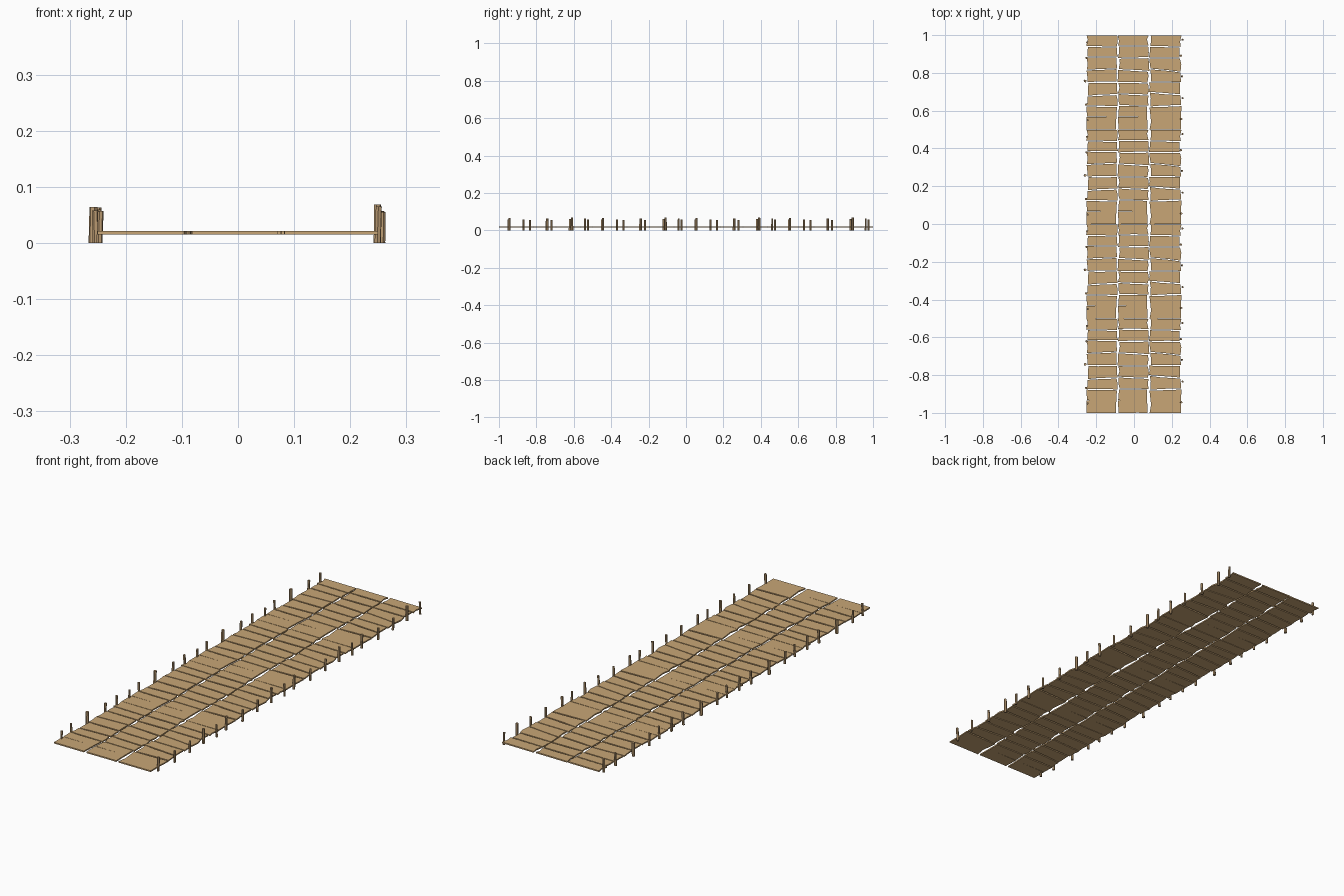
import bpy, bmesh, math, random
from mathutils import Matrix, Vector

if "Cube" in bpy.data.objects:
    bpy.data.objects.remove(bpy.data.objects["Cube"])

random.seed(4)
DECK_LOW, DECK_TOP = 0.0155, 0.0215
MODULE = 0.5


def material(name, rgb):
    m = bpy.data.materials.new(name)
    m.diffuse_color = (*rgb, 1)
    m.use_nodes = True
    m.node_tree.nodes["Principled BSDF"].inputs["Base Color"].default_value = m.diffuse_color
    return m


wood = material("plank_wood", (0.58, 0.38, 0.18))
post_wood = material("post_wood", (0.50, 0.33, 0.17))


def finish(bm, name, mat):
    bmesh.ops.recalc_face_normals(bm, faces=bm.faces)
    me = bpy.data.meshes.new(name)
    bm.to_mesh(me)
    bm.free()
    me.materials.append(mat)
    ob = bpy.data.objects.new(name, me)
    bpy.context.collection.objects.link(ob)
    # the walkway section repeats four times along its length
    arr = ob.modifiers.new("repeat_sections", 'ARRAY')
    arr.count = 4
    arr.use_relative_offset = False
    arr.use_constant_offset = True
    arr.constant_offset_displace = (0, MODULE, 0)
    return ob


def add_plank(bm, x0, x1, low, high, crack=None):
    """Flat board with slightly ragged ends; low/high are (left y, right y)."""
    def j(a):
        return random.uniform(-a, a)
    yl, yr = low[0], low[1]
    tl, tr = high[0], high[1]
    xm = (x0 + x1) / 2 + j(0.03)
    pts = [(x0 + j(.004), yl), (xm, (yl + yr) / 2 + random.uniform(0, .001)),
           (x1 + j(.004), yr),
           (x1 + j(.005), yr + (tr - yr) * random.uniform(.35, .65)),
           (x1 + j(.004), tr), (xm, (tl + tr) / 2 - random.uniform(0, .001)),
           (x0 + j(.004), tl)]
    if crack:
        # long split running in from the left end
        pts += [(x0 + j(.002), crack + .0012), (x0 + crack_len, crack),
                (x0 + j(.002), crack - .0012)]
    else:
        pts.append((x0 + j(.005), yl + (tl - yl) * random.uniform(.35, .65)))
    face = bm.faces.new([bm.verts.new((x, y, DECK_LOW)) for x, y in pts])
    ext = bmesh.ops.extrude_face_region(bm, geom=[face])
    up = [v for v in ext["geom"] if isinstance(v, bmesh.types.BMVert)]
    bmesh.ops.translate(bm, vec=(0, 0, DECK_TOP - DECK_LOW), verts=up)


# joints between boards in one section: (y at left end, y at right end)
columns = {
    "left": (-0.247, -0.090, [(.125, .122), (.177, .184), (.250, .250), (.315, .322),
                              (.385, .383), (.440, .436)], 0.068),
    "middle": (-0.081, 0.075, [(.127, .125), (.190, .182), (.250, .247), (.318, .308),
                               (.377, .380), (.443, .441)], 0.068),
    "right": (0.084, 0.246, [(.120, .126), (.198, .184), (.252, .250), (.321, .304),
                             (.379, .378), (.440, .436)], None),
}
crack_len = 0.125
gap = 0.0022

for name, (x0, x1, joints, crack) in columns.items():
    bm = bmesh.new()
    edges = [(-gap + .002, -gap + .002)] + joints + [(MODULE - .002, MODULE - .003)]
    for i, (a, b) in enumerate(zip(edges, edges[1:])):
        shift = 0.003 * math.sin(i * 2.1 + x0 * 9)
        ga = gap + random.uniform(0, .0025)
        low = (a[0] + gap, a[1] + ga)
        high = (b[0] - gap, b[1] - gap)
        if i == 0:
            low = (0, 0)
        if i == len(edges) - 2:
            high = (MODULE - .001, MODULE - .003)
        add_plank(bm, x0 + shift, x1 + shift, low, high,
                  crack if i == 0 else None)
    ob = finish(bm, name + "_planks", wood)
    ob.location.y = -1


def add_post(bm, x, y, height, radius, lean):
    """Six-sided stake, leaning a little, standing on the ground."""
    ret = bmesh.ops.create_cone(bm, cap_ends=True, segments=6, radius1=radius,
                                radius2=radius * .95, depth=height)
    turn = Matrix.Rotation(random.uniform(0, 1), 4, 'Z')
    bmesh.ops.transform(bm, matrix=turn, verts=ret["verts"])
    for v in ret["verts"]:
        v.co.z += height / 2
        v.co += Vector((x + lean * v.co.z, y, 0))


# stakes along each side: x, y, height, radius, lean
posts = {
    "left_posts": [(-.247, .050, .057, .0055, .04), (-.253, .132, .058, .006, -.03),
                   (-.259, .257, .064, .0075, .02), (-.252, .379, .060, .006, .05),
                   (-.248, .461, .063, .006, -.02)],
    "right_posts": [(.249, .056, .065, .006, .03), (.257, .166, .055, .0055, .02),
                    (.253, .281, .056, .0055, .05), (.248, .391, .069, .0065, .01),
                    (.257, .476, .057, .0055, -.03)],
}
for name, stakes in posts.items():
    bm = bmesh.new()
    for s in stakes:
        add_post(bm, *s)
    finish(bm, name, post_wood).location.y = -1
